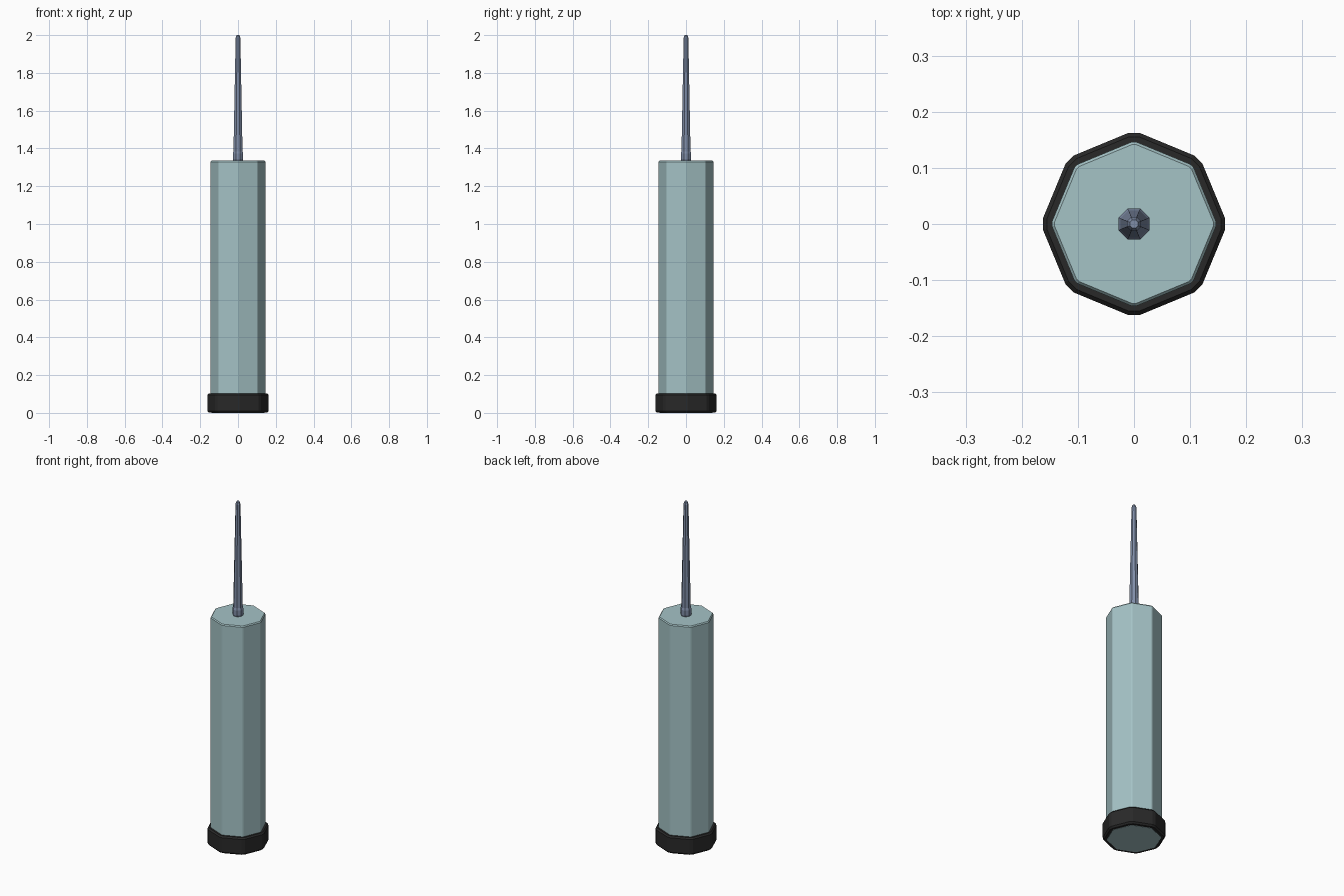
import bpy, bmesh, math
from mathutils import Vector

if "Cube" in bpy.data.objects:
    bpy.data.objects.remove(bpy.data.objects["Cube"])


def material(name, color):
    m = bpy.data.materials.new(name)
    m.diffuse_color = (*color, 1)
    m.use_nodes = True
    m.node_tree.nodes["Principled BSDF"].inputs["Base Color"].default_value = m.diffuse_color
    return m


def octagon(radius, chamfer, turn=0.0):
    """Octagon outline, with each corner cut by a small chamfer if given."""
    corners = [Vector((math.cos(turn + i * math.pi / 4), math.sin(turn + i * math.pi / 4))) * radius
               for i in range(8)]
    if not chamfer:
        return corners
    pts = []
    for i, c in enumerate(corners):
        for n in (corners[i - 1], corners[(i + 1) % 8]):
            pts.append(c + (n - c).normalized() * chamfer)
    return pts


def loft(name, profile, mat, chamfer=0.0, turn=0.0, closed=False):
    """Stack octagons along z; closed joins last ring to first, otherwise ends are capped."""
    bm = bmesh.new()
    rings = [[bm.verts.new((p.x, p.y, z)) for p in octagon(r, chamfer, turn)] for r, z in profile]
    n = len(rings[0])
    pairs = list(zip(rings, rings[1:]))
    if closed:
        pairs.append((rings[-1], rings[0]))
    else:
        bm.faces.new(rings[0][::-1])
        bm.faces.new(rings[-1])
    for a, b in pairs:
        for i in range(n):
            j = (i + 1) % n
            bm.faces.new((a[i], a[j], b[j], b[i]))
    bmesh.ops.recalc_face_normals(bm, faces=bm.faces)
    me = bpy.data.meshes.new(name)
    bm.to_mesh(me)
    bm.free()
    me.materials.append(mat)
    ob = bpy.data.objects.new(name, me)
    bpy.context.collection.objects.link(ob)
    return ob


teal = material("pale_teal", (0.376, 0.546, 0.565))
black = material("black_rubber", (0.022, 0.022, 0.022))
steel = material("blue_grey_metal", (0.216, 0.270, 0.390))

# Main octagonal body with softened edges
loft("body", [(0.142, 0.0), (0.148, 0.006), (0.148, 1.329), (0.143, 1.335)], teal, chamfer=0.004)

# Dark sleeve around the foot of the body
loft("base_sleeve", [(0.138, 0.001), (0.158, 0.001), (0.1665, 0.010), (0.1665, 0.094),
                     (0.159, 0.102), (0.140, 0.102)], black, chamfer=0.011, closed=True)

# Tapered rod on top
loft("antenna", [(0.026, 1.332), (0.030, 1.343), (0.030, 1.372), (0.026, 1.385),
                 (0.0135, 1.985), (0.008, 2.0)], steel, turn=math.pi / 8)
